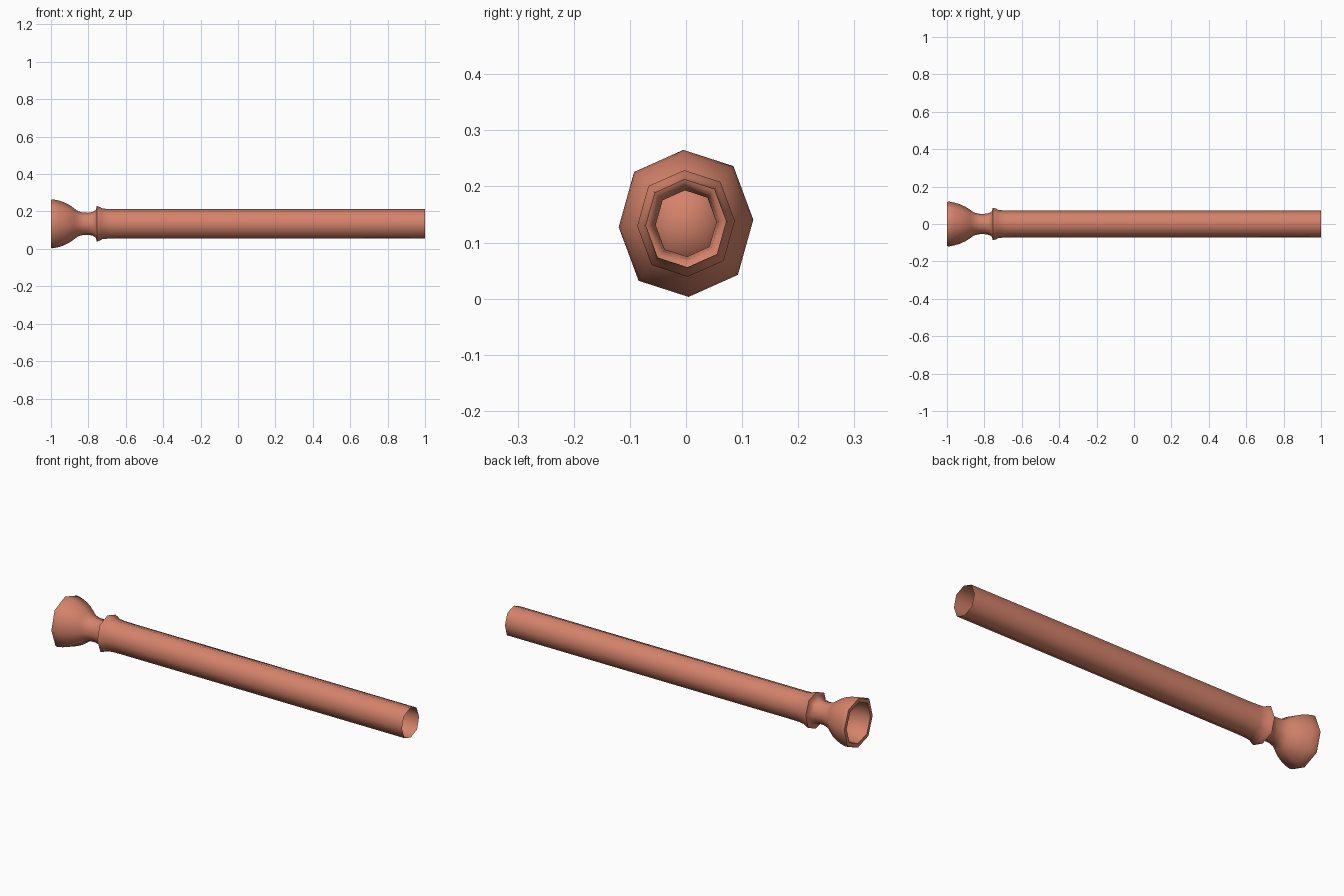
import bpy, bmesh, math

cube = bpy.data.objects.get("Cube")
if cube:
    bpy.data.objects.remove(cube, do_unlink=True)

AXIS_Z = 0.134

# Single terracotta colour
clay = bpy.data.materials.new("terracotta")
clay.use_nodes = True
COLOUR = (0.66, 0.225, 0.145, 1.0)
clay.diffuse_color = COLOUR
clay.node_tree.nodes["Principled BSDF"].inputs["Base Color"].default_value = COLOUR

# Slightly skewed octagon (y, z) for unit radius; the second half mirrors the first
half = [(-0.035, 1.0), (0.645, 0.78), (0.916, 0.05), (0.706, -0.70)]
SECTION = half + [(-y, -z) for y, z in half]


def lathe(name, profile, pole_x=None):
    """Sweep (x, radius) rings along x; optionally close the last ring at a pole."""
    bm = bmesh.new()
    rings = [[bm.verts.new((x, r * y, AXIS_Z + r * z)) for y, z in SECTION]
             for x, r in profile]
    n = len(SECTION)
    for a, b in zip(rings, rings[1:]):
        for k in range(n):
            j = (k + 1) % n
            bm.faces.new((a[k], a[j], b[j], b[k]))
    if pole_x is not None:
        pole = bm.verts.new((pole_x, 0, AXIS_Z))
        for k in range(n):
            bm.faces.new((rings[-1][k], rings[-1][(k + 1) % n], pole))
    mesh = bpy.data.meshes.new(name)
    bm.to_mesh(mesh)
    bm.free()
    mesh.materials.append(clay)
    ob = bpy.data.objects.new(name, mesh)
    bpy.context.collection.objects.link(ob)
    bpy.ops.object.select_all(action='DESELECT')
    ob.select_set(True)
    bpy.context.view_layer.objects.active = ob
    bpy.ops.object.shade_smooth_by_angle(angle=math.radians(55))
    return ob


# Long open tube ending in a flared collar
lathe("shaft", [(1.0, 0.078), (-0.63, 0.078), (-0.69, 0.079), (-0.725, 0.082),
                (-0.738, 0.090), (-0.755, 0.095)])

# Collar back, narrow neck, flared bell, rolled rim and hollow bowl
outer = [(-0.755, 0.095), (-0.760, 0.074), (-0.775, 0.064), (-0.80, 0.059),
         (-0.83, 0.060), (-0.855, 0.067), (-0.875, 0.082), (-0.90, 0.100),
         (-0.93, 0.115), (-0.96, 0.125), (-0.99, 0.131), (-1.0, 0.128)]
inner = [(-1.0, 0.107), (-0.96, 0.103), (-0.92, 0.089), (-0.89, 0.068),
         (-0.87, 0.040)]
lathe("bell", outer + inner, pole_x=-0.862)
